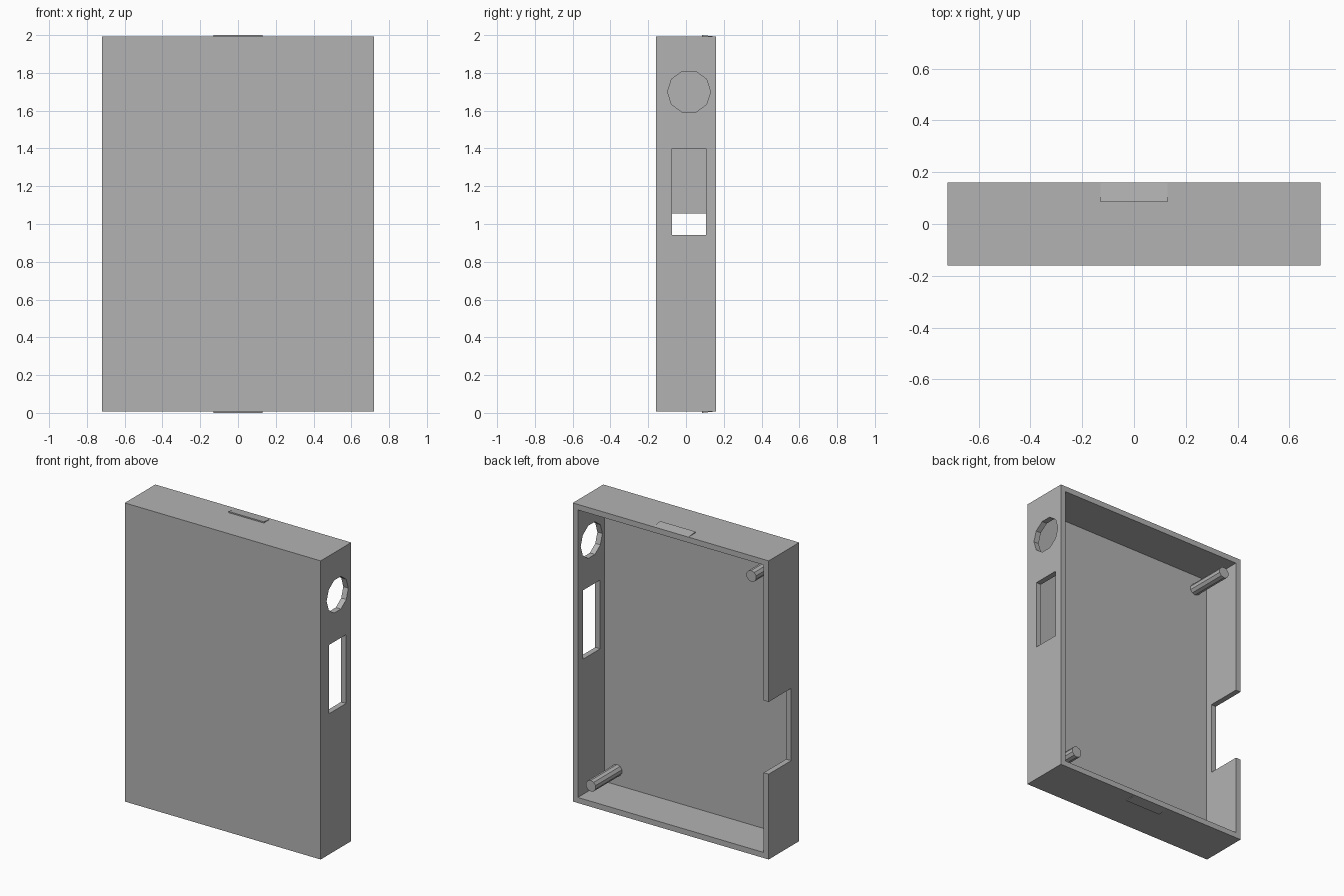
import bpy
import bmesh
import math
from mathutils import Matrix, Vector

cube = bpy.data.objects.get("Cube")
if cube:
    bpy.data.objects.remove(cube, do_unlink=True)

# One plain grey plastic
GREY = (0.45, 0.45, 0.45, 1.0)
plastic = bpy.data.materials.new("grey plastic")
plastic.use_nodes = True
plastic.diffuse_color = GREY
plastic.node_tree.nodes["Principled BSDF"].inputs["Base Color"].default_value = GREY

# Case dimensions
HALF_W, HALF_D = 0.72, 0.16
BOTTOM, TOP = 0.008, 1.992
WALL = 0.037
FLOOR = -HALF_D + 0.04


def add_object(name, bm):
    bmesh.ops.recalc_face_normals(bm, faces=bm.faces)
    mesh = bpy.data.meshes.new(name)
    bm.to_mesh(mesh)
    bm.free()
    mesh.materials.append(plastic)
    obj = bpy.data.objects.new(name, mesh)
    bpy.context.collection.objects.link(obj)
    return obj


def box(name, low, high):
    low, high = Vector(low), Vector(high)
    bm = bmesh.new()
    place = Matrix.Translation((low + high) / 2) @ Matrix.Diagonal((high - low).to_4d())
    bmesh.ops.create_cube(bm, size=1, matrix=place)
    return add_object(name, bm)


def cylinder(name, centre, radius, length, axis, sides=10):
    bm = bmesh.new()
    place = Matrix.Translation(centre) @ Matrix.Rotation(math.pi / 2, 4, axis)
    bmesh.ops.create_cone(bm, cap_ends=True, segments=sides, radius1=radius,
                          radius2=radius, depth=length, matrix=place)
    return add_object(name, bm)


def cut(target, cutter):
    mod = target.modifiers.new("cut", "BOOLEAN")
    mod.operation = "DIFFERENCE"
    mod.solver = "EXACT"
    mod.object = cutter
    bpy.context.view_layer.objects.active = target
    bpy.ops.object.modifier_apply(modifier=mod.name)
    bpy.data.objects.remove(cutter, do_unlink=True)


# Open-backed tray
case = box("case_shell", (-HALF_W, -HALF_D, BOTTOM), (HALF_W, HALF_D, TOP))
cut(case, box("cavity_cutter", (-HALF_W + WALL, FLOOR, BOTTOM + WALL),
              (HALF_W - WALL, HALF_D + 0.1, TOP - WALL)))

# Round and rectangular ports in one side wall
cut(case, cylinder("round_port_cutter", (HALF_W, 0.016, 1.70), 0.114, 0.2, "Y"))
cut(case, box("slot_cutter", (HALF_W - 0.1, -0.075, 0.943), (HALF_W + 0.1, 0.107, 1.4)))

# Notch open to the rim in the opposite wall
cut(case, box("notch_cutter", (-HALF_W - 0.1, -0.075, 0.575),
              (-HALF_W + 0.1, HALF_D + 0.1, 1.055)))

# Locating pins in opposite corners
PIN_END = 0.157
for name, x, z in (("lower_pin", 0.59, 0.145), ("upper_pin", -0.59, 1.855)):
    start = FLOOR - 0.01
    cylinder(name, (x, (start + PIN_END) / 2, z), 0.037, PIN_END - start, "X")

# Wedge-shaped snap ridges on the two ends
for name, base, tip in (("top_ridge", TOP, 2.0), ("bottom_ridge", BOTTOM, 0.0)):
    bm = bmesh.new()
    profile = ((0.085, base), (0.085, tip), (0.158, base))
    ends = [[bm.verts.new((x, y, z)) for y, z in profile] for x in (-0.13, 0.13)]
    for end in ends:
        bm.faces.new(end)
    for i in range(3):
        j = (i + 1) % 3
        bm.faces.new((ends[0][i], ends[0][j], ends[1][j], ends[1][i]))
    add_object(name, bm)
